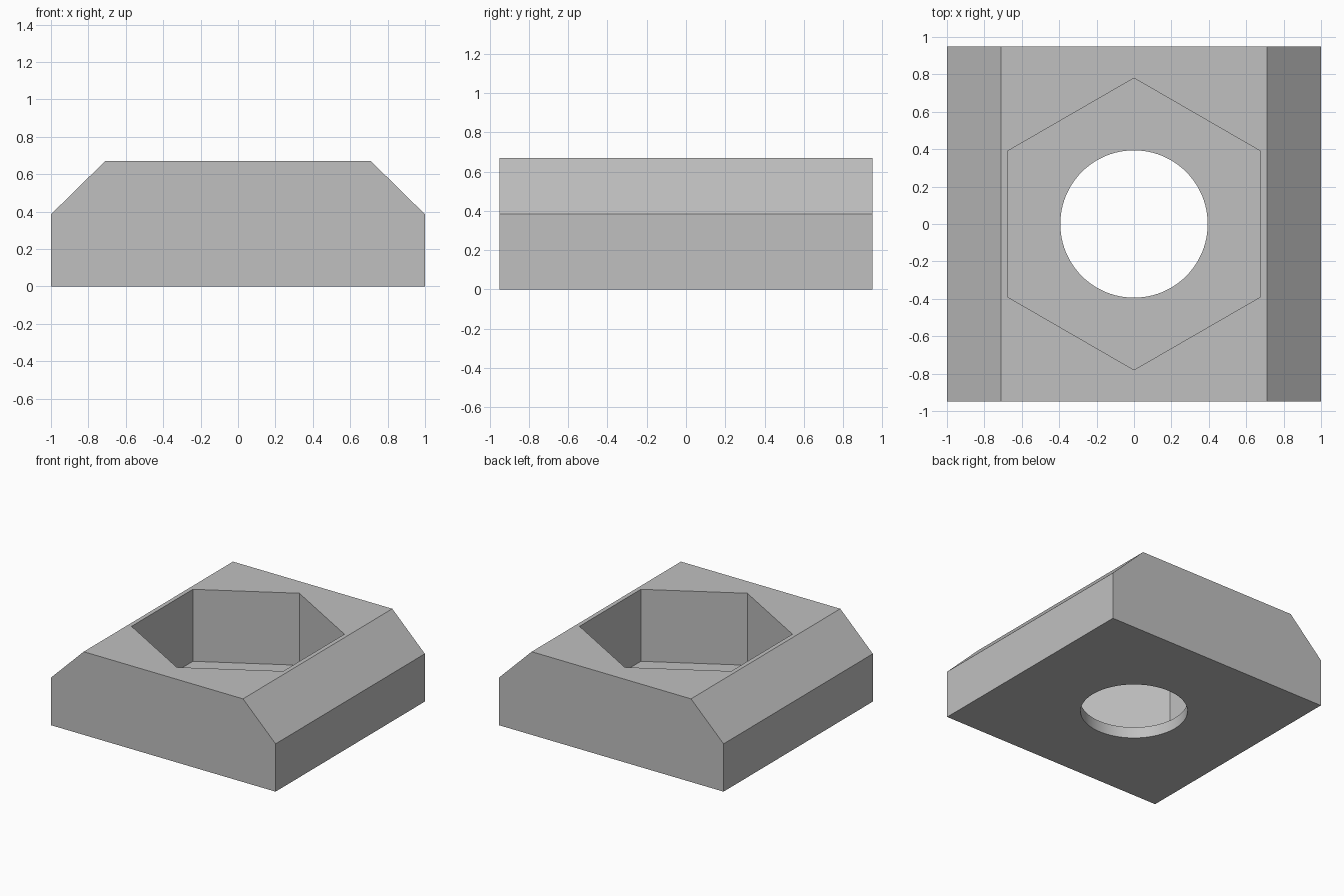
import bpy
import bmesh
import math

cube = bpy.data.objects.get("Cube")
if cube:
    bpy.data.objects.remove(cube, do_unlink=True)

HEIGHT, SHOULDER = 0.67, 0.385
HALF_TOP, HALF_DEPTH = 0.71, 0.95
POCKET_FLOOR = 0.09
HEX_RADIUS, HOLE_RADIUS = 0.78, 0.394

grey = bpy.data.materials.new("plain grey")
grey.use_nodes = True
colour = (0.53, 0.53, 0.53, 1)
grey.diffuse_color = colour
grey.node_tree.nodes["Principled BSDF"].inputs["Base Color"].default_value = colour


def prism(name, profile, direction):
    """Extrude a closed outline along a direction into a solid."""
    bm = bmesh.new()
    face = bm.faces.new([bm.verts.new(p) for p in profile])
    result = bmesh.ops.extrude_face_region(bm, geom=[face])
    verts = [g for g in result["geom"] if isinstance(g, bmesh.types.BMVert)]
    bmesh.ops.translate(bm, verts=verts, vec=direction)
    bmesh.ops.recalc_face_normals(bm, faces=bm.faces)
    mesh = bpy.data.meshes.new(name)
    bm.to_mesh(mesh)
    bm.free()
    mesh.materials.append(grey)
    obj = bpy.data.objects.new(name, mesh)
    bpy.context.collection.objects.link(obj)
    return obj


def polygon(sides, radius, z):
    """Regular outline with a corner pointing to the back."""
    angles = [math.pi / 2 + math.tau * i / sides for i in range(sides)]
    return [(radius * math.cos(a), radius * math.sin(a), z) for a in angles]


# Block with chamfered left and right shoulders
half = [(1, 0), (1, SHOULDER), (HALF_TOP, HEIGHT)]
outline = half + [(-x, z) for x, z in reversed(half)]
block = prism("nut_block", [(x, -HALF_DEPTH, z) for x, z in outline],
              (0, 2 * HALF_DEPTH, 0))

# Hexagonal pocket from above, and round hole through the floor
cutters = [
    prism("hex_pocket_cutter", polygon(6, HEX_RADIUS, POCKET_FLOOR), (0, 0, 1)),
    prism("round_hole_cutter", polygon(96, HOLE_RADIUS, -0.5), (0, 0, 2)),
]
bpy.ops.object.select_all(action="DESELECT")
block.select_set(True)
bpy.context.view_layer.objects.active = block
for cutter in cutters:
    cutter.hide_render = True
    cut = block.modifiers.new(cutter.name, "BOOLEAN")
    cut.operation = "DIFFERENCE"
    cut.solver = "EXACT"
    cut.object = cutter
    bpy.ops.object.modifier_apply(modifier=cut.name)
    bpy.data.objects.remove(cutter, do_unlink=True)

# Smooth the round wall, keep all other edges crisp
bpy.ops.object.shade_smooth_by_angle(angle=math.radians(30))
